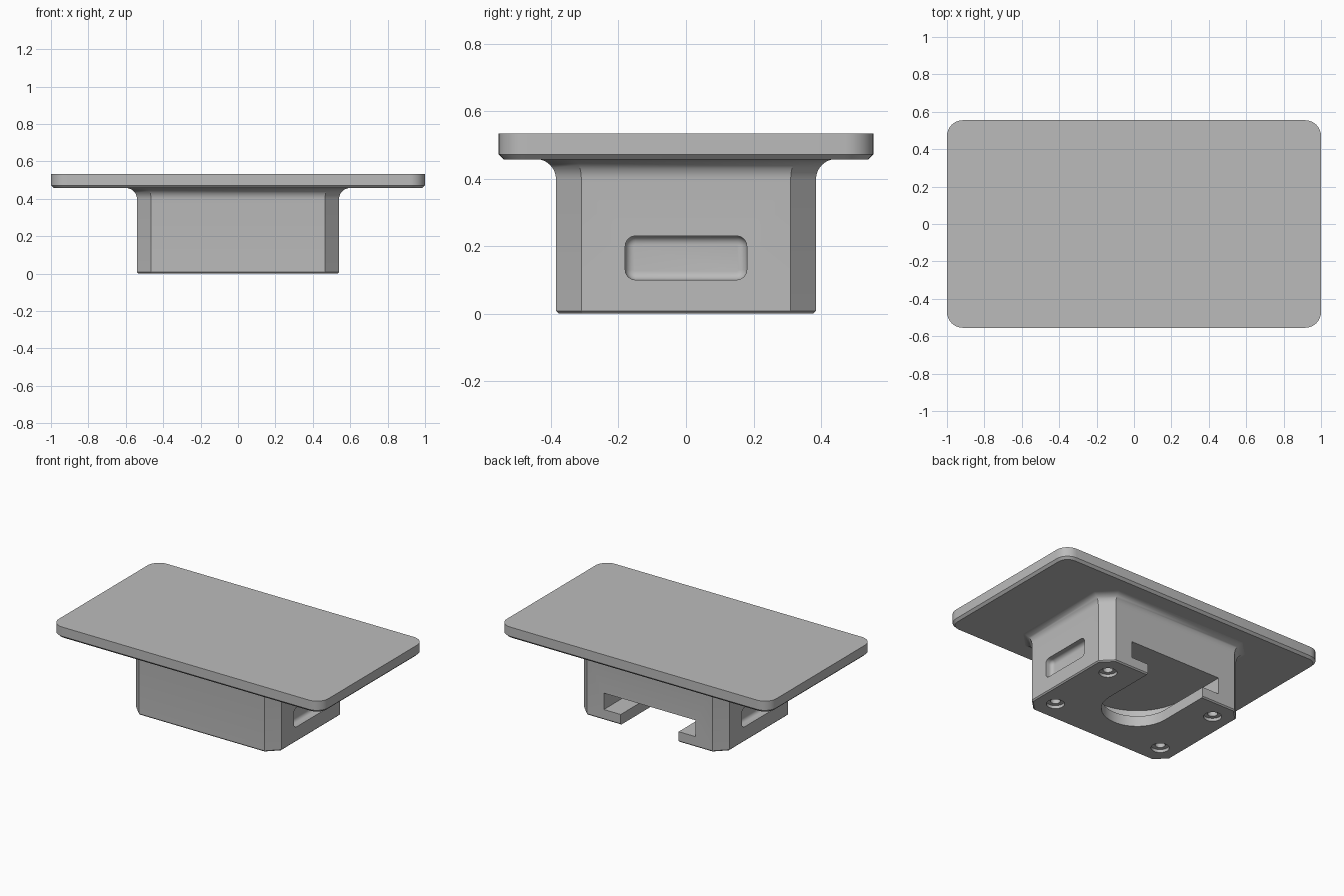
import bpy, bmesh, math
from mathutils import Vector

if "Cube" in bpy.data.objects:
    bpy.data.objects.remove(bpy.data.objects["Cube"])

grey = bpy.data.materials.new("plain grey")
grey.use_nodes = True
grey.diffuse_color = (0.5, 0.5, 0.5, 1)
grey.node_tree.nodes["Principled BSDF"].inputs["Base Color"].default_value = (0.5, 0.5, 0.5, 1)


def corner_rect(hx, hy, r, steps):
    """Rectangle outline with rounded corners; one step gives a plain chamfer."""
    pts = []
    for k, (sx, sy) in enumerate(((1, 1), (-1, 1), (-1, -1), (1, -1))):
        for i in range(steps + 1):
            a = math.pi / 2 * (k + i / steps)
            pts.append((sx * (hx - r) + r * math.cos(a), sy * (hy - r) + r * math.sin(a)))
    return pts


def loft(name, layers, place=lambda x, y, z: (x, y, z)):
    """Closed solid through a list of (outline, height) layers."""
    bm = bmesh.new()
    rings = [[bm.verts.new(place(x, y, z)) for x, y in outline] for outline, z in layers]
    for low, high in zip(rings, rings[1:]):
        for i in range(len(low)):
            j = (i + 1) % len(low)
            bm.faces.new((low[i], low[j], high[j], high[i]))
    bm.faces.new(rings[0])
    bm.faces.new(rings[-1])
    bmesh.ops.recalc_face_normals(bm, faces=bm.faces)
    mesh = bpy.data.meshes.new(name)
    bm.to_mesh(mesh)
    bm.free()
    mesh.materials.append(grey)
    obj = bpy.data.objects.new(name, mesh)
    bpy.context.collection.objects.link(obj)
    return obj


def activate(obj):
    bpy.ops.object.select_all(action="DESELECT")
    obj.select_set(True)
    bpy.context.view_layer.objects.active = obj


def cut(target, cutter):
    cutter.hide_render = True
    mod = target.modifiers.new("cut", "BOOLEAN")
    mod.operation, mod.solver, mod.object = "DIFFERENCE", "EXACT", cutter
    activate(target)
    bpy.ops.object.modifier_apply(modifier=mod.name)
    bpy.data.objects.remove(cutter)


def u_shape(r, yc, y_end):
    """Outline of a slot open at the back with a round inner end."""
    arc = [math.pi * (1 + i / 24) for i in range(25)]
    return [(r * math.cos(a), yc + r * math.sin(a)) for a in arc] + [(r, y_end), (-r, y_end)]


def circle(r, cx, cy):
    return [(cx + r * math.cos(i * math.tau / 24), cy + r * math.sin(i * math.tau / 24)) for i in range(24)]


# Top plate with rounded corners and a chamfered lower edge
plate = loft("top_plate", [(corner_rect(0.985, 0.54, 0.07, 8), 0.457),
                           (corner_rect(1.0, 0.555, 0.085, 8), 0.472),
                           (corner_rect(1.0, 0.555, 0.085, 8), 0.534)])


# Chamfered body that flares into the plate
def body_ring(d):
    return corner_rect(0.54 + d, 0.385 + d, 0.075 + 0.586 * d, 1)


R, TOP = 0.06, 0.458
layers = [(body_ring(-0.008), 0), (body_ring(0), 0.008)]
for i in range(9):
    a = math.pi / 2 * i / 8
    layers.append((body_ring(R * (1 - math.cos(a))), TOP - R + R * math.sin(a)))
layers.append((body_ring(R), 0.48))
body = loft("body", layers)

# Undercut slot open at the back
cut(body, loft("wide_slot", [(u_shape(0.34, 0.03, 0.6), 0.07), (u_shape(0.34, 0.03, 0.6), 0.18)]))
cut(body, loft("narrow_slot", [(u_shape(0.215, 0.03, 0.6), -0.1), (u_shape(0.215, 0.03, 0.6), 0.12)]))

# Filleted finger pockets on both ends
DEPTH, F = 0.05, 0.025
for side in (1, -1):
    layers = [(corner_rect(0.18, 0.065, 0.03, 6), 0.6)]
    for i in range(7):
        a = math.pi / 2 * i / 6
        d = F * (1 - math.cos(a))
        layers.append((corner_rect(0.18 - d, 0.065 - d, 0.03 - d, 6),
                       0.54 - DEPTH + F - F * math.sin(a)))
    cut(body, loft("pocket", layers, lambda u, v, w: (side * w, u, v + 0.165)))

# Counterbored screw holes in the underside
for sx in (1, -1):
    for sy in (1, -1):
        x, y = sx * 0.41, sy * 0.245
        cut(body, loft("screw_hole", [(circle(0.055, x, y), -0.05), (circle(0.055, x, y), 0.02),
                                      (circle(0.03, x, y), 0.02), (circle(0.03, x, y), 0.06)]))

for obj in (plate, body):
    activate(obj)
    bpy.ops.object.shade_smooth_by_angle(angle=math.radians(30))
